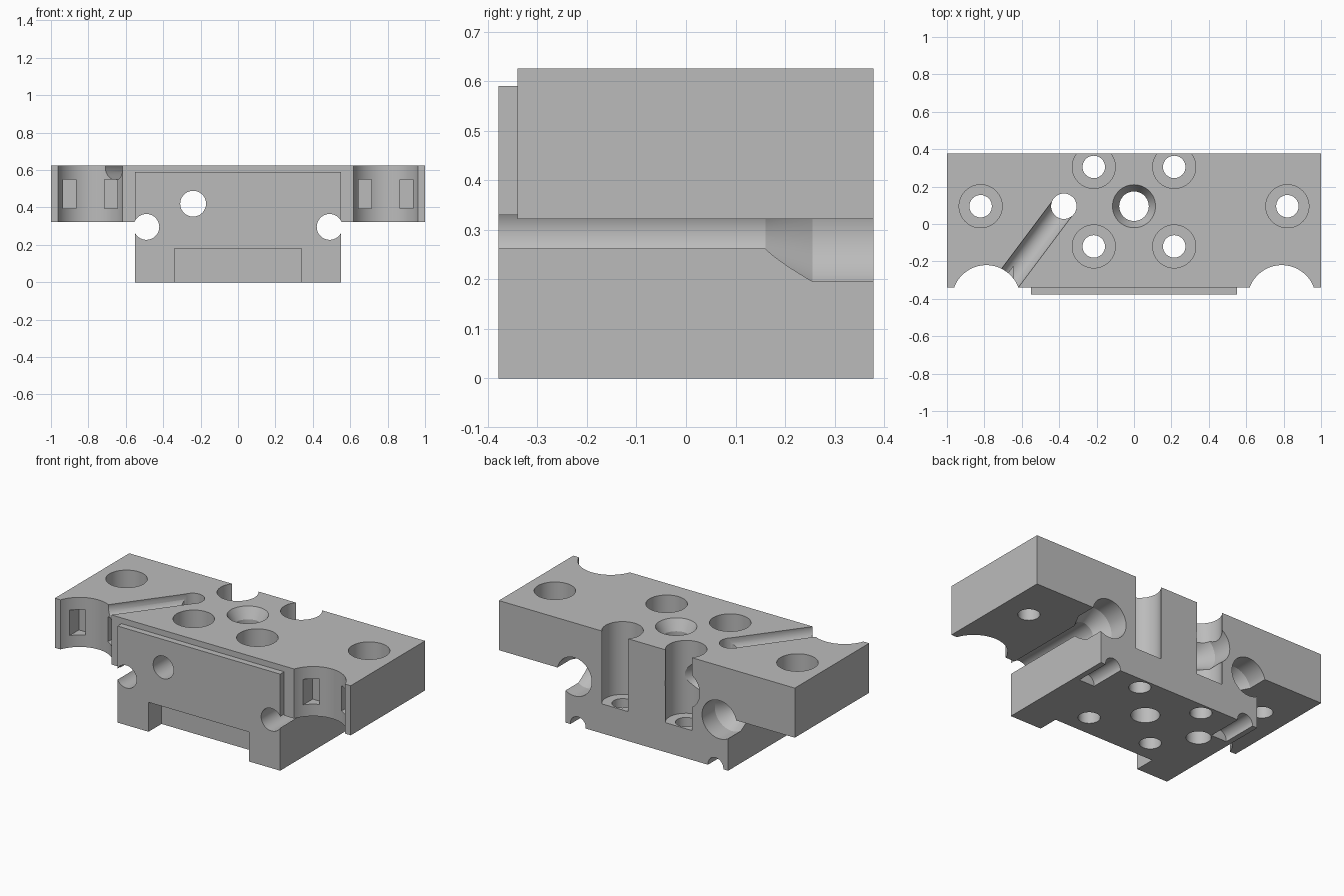
import bpy, bmesh
from math import radians, cos, sin, pi
from mathutils import Matrix, Vector

if "Cube" in bpy.data.objects:
    bpy.data.objects.remove(bpy.data.objects["Cube"], do_unlink=True)

steel = bpy.data.materials.new("machined_grey")
steel.use_nodes = True
steel.diffuse_color = (0.5, 0.5, 0.5, 1)
steel.node_tree.nodes["Principled BSDF"].inputs["Base Color"].default_value = (0.5, 0.5, 0.5, 1)

TOP, UNDER, FRONT, BACK = 0.625, 0.322, -0.34, 0.378
LIP = -BACK


def to_object(name, bm):
    bmesh.ops.recalc_face_normals(bm, faces=bm.faces)
    mesh = bpy.data.meshes.new(name)
    bm.to_mesh(mesh)
    bm.free()
    mesh.materials.append(steel)
    obj = bpy.data.objects.new(name, mesh)
    bpy.context.collection.objects.link(obj)
    return obj


def box(name, low, high):
    bm = bmesh.new()
    bmesh.ops.create_cube(bm, size=1)
    for v in bm.verts:
        v.co = [h if c > 0 else l for c, l, h in zip(v.co, low, high)]
    return to_object(name, bm)


def drill(name, start, direction, steps, sides=64):
    """Solid of revolution from (distance, radius) steps along a direction."""
    bm = bmesh.new()
    rings = [[bm.verts.new((r * cos(2 * pi * i / sides), r * sin(2 * pi * i / sides), d))
              for i in range(sides)] for d, r in steps]
    for a, b in zip(rings, rings[1:]):
        for i in range(sides):
            j = (i + 1) % sides
            bm.faces.new((a[i], a[j], b[j], b[i]))
    bm.faces.new(rings[0])
    bm.faces.new(rings[-1])
    turn = Vector(direction).to_track_quat('Z', 'Y').to_matrix().to_4x4()
    bm.transform(Matrix.Translation(start) @ turn)
    return to_object(name, bm)


# T-shaped body: wide plate over a narrower block
bm = bmesh.new()
half = [(0.55, 0), (0.55, UNDER), (1, UNDER), (1, TOP)]
outline = half + [(-x, z) for x, z in reversed(half)]
face = bm.faces.new([bm.verts.new((x, LIP, z)) for x, z in outline])
extruded = bmesh.ops.extrude_face_region(bm, geom=[face])["geom"]
bmesh.ops.translate(bm, vec=(0, BACK - LIP, 0),
                    verts=[v for v in extruded if isinstance(v, bmesh.types.BMVert)])
body = to_object("mount_block", bm)

cutters = []
# Steps that leave the raised front pad, and the notch under it
cutters.append(box("pad_top_cut", (-1.1, -0.5, 0.59), (1.1, FRONT, 0.7)))
for s in (-1, 1):
    xs = sorted((s * 0.55, s * 1.1))
    cutters.append(box("pad_side_cut", (xs[0], -0.5, 0.3), (xs[1], FRONT, 0.7)))
cutters.append(box("front_notch_cut", (-0.34, -0.5, -0.1), (0.34, LIP + 0.125, 0.18)))


def bolt_hole(x, y, floor):
    return drill("bolt_hole_cut", (x, y, -0.1), (0, 0, 1),
                 [(0, 0.06), (floor + 0.1, 0.06), (floor + 0.1, 0.115), (0.85, 0.115)])


def rod_hole(x, z):
    # Long bore that flares to a wider mouth at the back
    return drill("rod_hole_cut", (x, -0.5, z), (0, 1, 0),
                 [(0, 0.069), (0.66, 0.069), (0.755, 0.117), (1, 0.117)])


for s in (-1, 1):
    # Counterbored bolt holes
    cutters += [bolt_hole(s * 0.215, 0.305, 0.18), bolt_hole(s * 0.215, -0.12, 0.18),
                bolt_hole(s * 0.82, 0.095, 0.47)]
    # Side rod holes, open to the block's flanks
    cutters.append(rod_hole(s * 0.49, 0.296))
    # Short grooves under the back edge
    cutters.append(drill("bottom_groove_cut", (s * 0.465, BACK - 0.22, 0.005), (0, 1, 0),
                         [(0, 0.052), (0.4, 0.052)]))
    # Rounded scallops in the plate's front, each with two small pockets
    cutters.append(drill("scallop_cut", (s * 0.79, -0.403, 0.2), (0, 0, 1),
                         [(0, 0.183), (0.6, 0.183)], 96))
    for side in (-1, 1):
        x = s * 0.79 + side * 0.11
        cutters.append(box("pocket_cut", (x - 0.035, -0.36, 0.395), (x + 0.035, -0.2, 0.55)))

# Offset rod hole, countersunk centre hole, cable hole and its slanting channel
cutters.append(rod_hole(-0.24, 0.42))
cutters.append(drill("centre_hole_cut", (0, 0.095, -0.1), (0, 0, 1),
                     [(0, 0.079), (0.66, 0.079), (0.725, 0.115), (0.9, 0.115)]))
cutters.append(drill("cable_hole_cut", (-0.375, 0.095, -0.1), (0, 0, 1),
                     [(0, 0.068), (0.9, 0.068)]))
cutters.append(drill("cable_channel_cut", (-0.375, 0.095, 0.613), (-0.285, -0.38, 0),
                     [(0, 0.067), (0.7, 0.067)]))

# Cut everything, bake the result and drop the cutters
for cutter in cutters:
    mod = body.modifiers.new(cutter.name, 'BOOLEAN')
    mod.operation, mod.solver, mod.object = 'DIFFERENCE', 'EXACT', cutter
bpy.context.view_layer.update()
graph = bpy.context.evaluated_depsgraph_get()
baked = bpy.data.meshes.new_from_object(body.evaluated_get(graph))
body.modifiers.clear()
body.data = baked
for cutter in cutters:
    bpy.data.objects.remove(cutter, do_unlink=True)

bpy.ops.object.select_all(action='DESELECT')
body.select_set(True)
bpy.context.view_layer.objects.active = body
bpy.ops.object.shade_smooth_by_angle(angle=radians(25))
